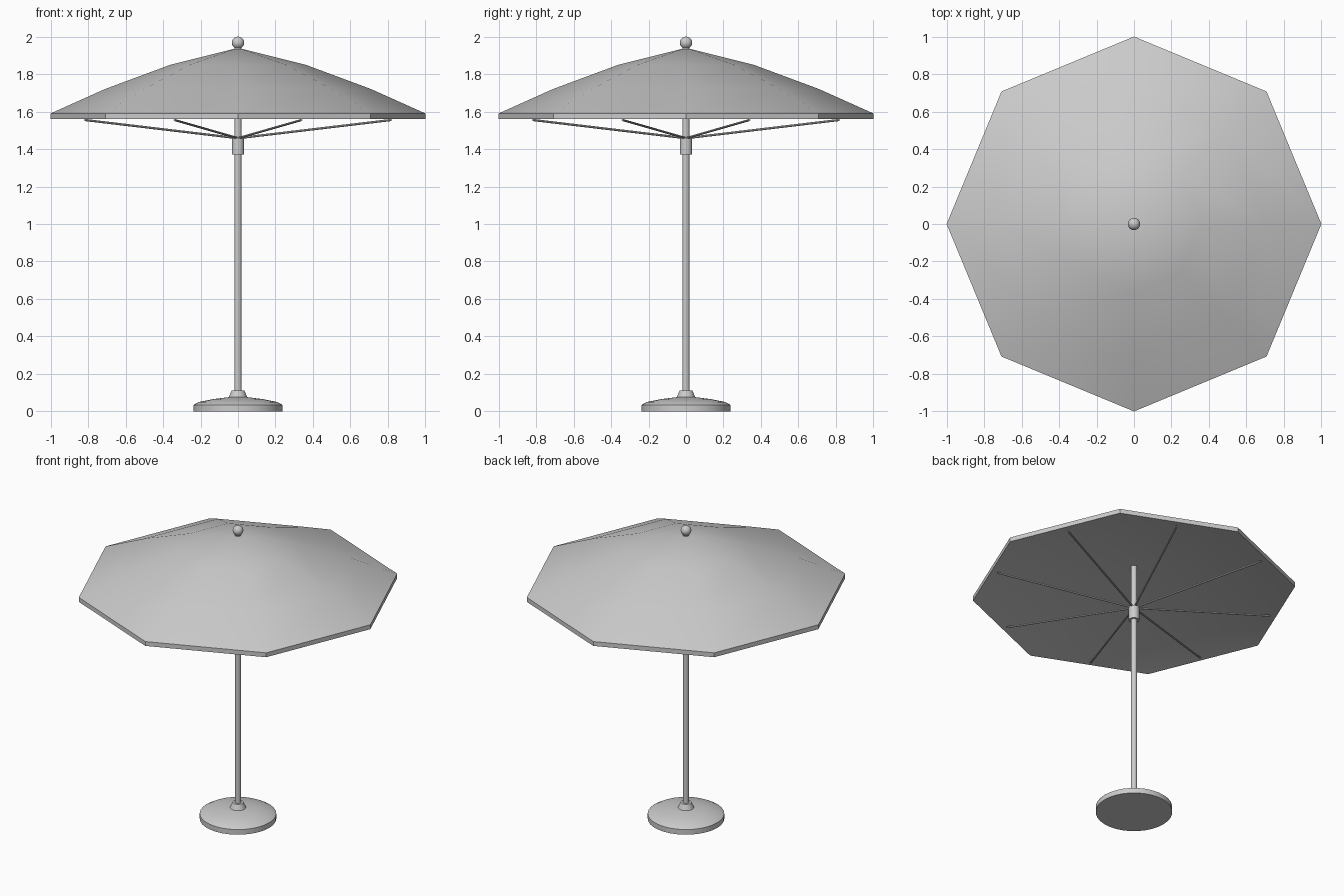
import bpy, math
from mathutils import Vector

if "Cube" in bpy.data.objects:
    bpy.data.objects.remove(bpy.data.objects["Cube"])


def lathe(name, profile, sides, angle=30):
    """Revolve (radius, z) points around the z axis; radius 0 makes a pole point."""
    verts, faces, rings = [], [], []
    for r, z in profile:
        if r == 0:
            rings.append([len(verts)] * sides)
            verts.append((0, 0, z))
        else:
            rings.append(list(range(len(verts), len(verts) + sides)))
            for i in range(sides):
                a = 2 * math.pi * i / sides
                verts.append((r * math.cos(a), r * math.sin(a), z))
    for lo, hi in zip(rings, rings[1:]):
        for i in range(sides):
            j = (i + 1) % sides
            quad = [lo[i], lo[j], hi[j], hi[i]]
            faces.append(list(dict.fromkeys(quad)))
    mesh = bpy.data.meshes.new(name)
    mesh.from_pydata(verts, [], faces)
    mesh.update()
    obj = bpy.data.objects.new(name, mesh)
    bpy.context.collection.objects.link(obj)
    smooth(obj, angle)
    return obj


def smooth(obj, angle):
    bpy.ops.object.select_all(action='DESELECT')
    obj.select_set(True)
    bpy.context.view_layer.objects.active = obj
    bpy.ops.object.shade_smooth_by_angle(angle=math.radians(angle))


def rod(name, a, b, radius):
    a, b = Vector(a), Vector(b)
    bpy.ops.mesh.primitive_cylinder_add(vertices=8, radius=radius,
                                        depth=(b - a).length, location=(a + b) / 2)
    obj = bpy.context.object
    obj.name = name
    obj.rotation_euler = (b - a).to_track_quat('Z', 'Y').to_euler()
    return obj


# Weighted base with domed top, and the conical socket holding the pole
lathe("base", [(0, 0), (0.237, 0), (0.237, 0.035), (0.21, 0.05),
               (0.13, 0.066), (0.05, 0.076), (0, 0.076)], 32)
lathe("pole_socket", [(0, 0.07), (0.052, 0.07), (0.034, 0.112), (0, 0.112)], 20)

# Pole and sliding collar
lathe("pole", [(0, 0.05), (0.019, 0.05), (0.019, 1.76), (0, 1.76)], 16)
lathe("collar", [(0, 1.37), (0.033, 1.37), (0.033, 1.46), (0, 1.46)], 16)

# Eight-sided canopy with a short rim and hollow underside
lathe("canopy", [(0, 1.755), (1.0, 1.56), (1.0, 1.59), (0.71, 1.72),
                 (0.36, 1.85), (0, 1.94)], 8)

# Ribs run from the collar to the middle of each canopy side
for i in range(8):
    a = math.radians(22.5 + 45 * i)
    c, s = math.cos(a), math.sin(a)
    rod(f"rib_{i + 1}", (0.02 * c, 0.02 * s, 1.46),
        (0.885 * c, 0.885 * s, 1.555), 0.006)

# Finial: short neck and ball
lathe("finial_neck", [(0, 1.92), (0.02, 1.92), (0.02, 1.95), (0, 1.95)], 16)
bpy.ops.mesh.primitive_uv_sphere_add(segments=20, ring_count=12, radius=0.033,
                                     location=(0, 0, 1.967))
bpy.context.object.name = "finial_ball"
smooth(bpy.context.object, 40)
